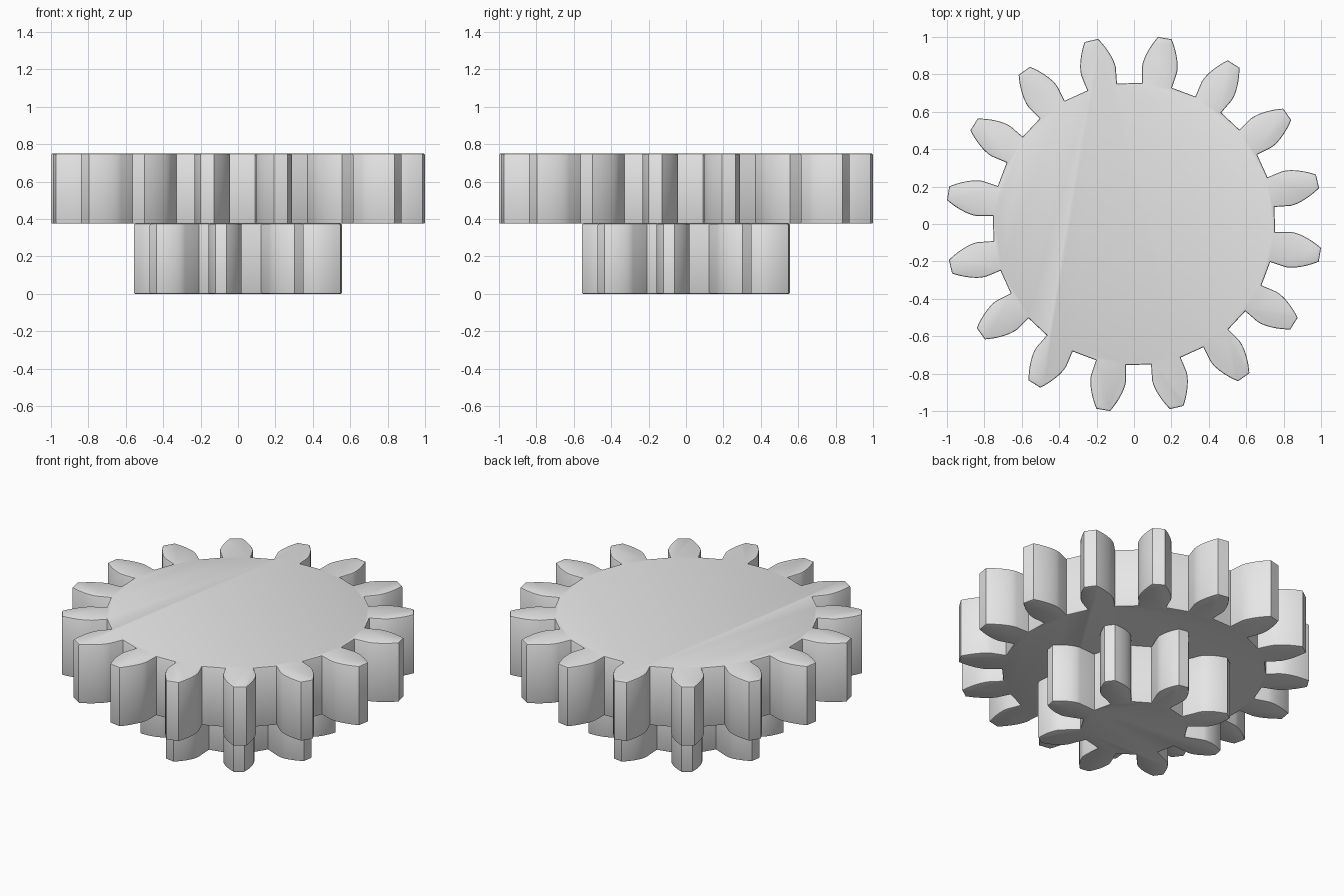
import bpy, bmesh, math
from mathutils import Vector

cube = bpy.data.objects.get("Cube")
if cube:
    bpy.data.objects.remove(cube, do_unlink=True)

# Single plain grey for both gears
grey = bpy.data.materials.new("light_grey")
grey.use_nodes = True
colour = (0.8, 0.8, 0.8, 1.0)
grey.diffuse_color = colour
grey.node_tree.nodes["Principled BSDF"].inputs["Base Color"].default_value = colour

MODULE = 0.112
PRESSURE = math.radians(20)
PHASE = math.radians(80.6)
FLANK_STEPS = 8


def involute(angle):
    return math.tan(angle) - angle


def tooth_flank(teeth):
    """(radius, half angle) pairs from root to tip of one tooth."""
    pitch = MODULE * teeth / 2
    base = pitch * math.cos(PRESSURE)
    tip = pitch + MODULE
    root = pitch - 1.25 * MODULE
    base_half = math.pi / (2 * teeth) + involute(PRESSURE)
    flank = [(root, base_half - math.radians(0.3))]
    for i in range(FLANK_STEPS + 1):
        r = base + (tip - base) * i / FLANK_STEPS
        flank.append((r, base_half - involute(math.acos(min(1, base / r)))))
    return flank


def make_gear(name, teeth, bottom, top, bevel=0.008):
    # Outline: rising flank then falling flank of every tooth
    flank = tooth_flank(teeth)
    outline = []
    for k in range(teeth):
        centre = PHASE + k * math.tau / teeth
        outline += [(r, centre - a) for r, a in flank]
        outline += [(r, centre + a) for r, a in reversed(flank)]
    bm = bmesh.new()
    verts = [bm.verts.new((r * math.cos(a), r * math.sin(a), bottom)) for r, a in outline]
    face = bm.faces.new(verts)
    extruded = bmesh.ops.extrude_face_region(bm, geom=[face])["geom"]
    bmesh.ops.translate(bm, vec=Vector((0, 0, top - bottom)),
                        verts=[g for g in extruded if isinstance(g, bmesh.types.BMVert)])
    bmesh.ops.recalc_face_normals(bm, faces=bm.faces)

    # Softened top and bottom rims
    rims = [e for e in bm.edges if abs(e.verts[0].co.z - e.verts[1].co.z) < 1e-5]
    bmesh.ops.bevel(bm, geom=rims, offset=bevel, segments=2, profile=0.5,
                    affect='EDGES', clamp_overlap=True)

    mesh = bpy.data.meshes.new(name)
    bm.to_mesh(mesh)
    bm.free()
    mesh.materials.append(grey)
    obj = bpy.data.objects.new(name, mesh)
    bpy.context.collection.objects.link(obj)
    bpy.ops.object.select_all(action='DESELECT')
    obj.select_set(True)
    bpy.context.view_layer.objects.active = obj
    bpy.ops.object.shade_smooth_by_angle(angle=math.radians(30))
    return obj


make_gear("small_gear", 8, 0.0, 0.375)
make_gear("large_gear", 16, 0.375, 0.75)
